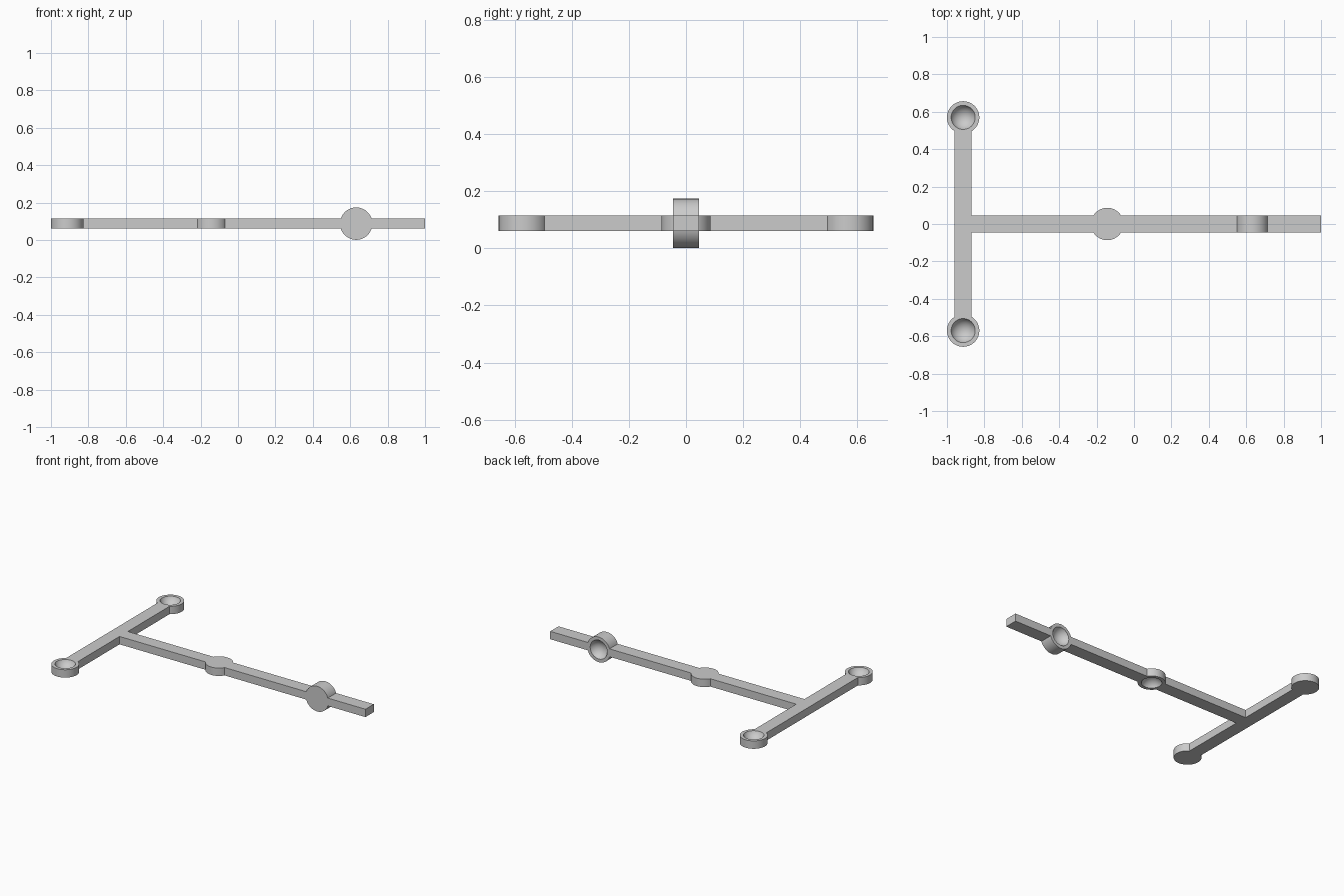
import bpy, bmesh, math
from mathutils import Matrix, Vector

if "Cube" in bpy.data.objects:
    bpy.data.objects.remove(bpy.data.objects["Cube"])

MID = 0.0875         # height of the centre plane
HALF_T = 0.027       # half thickness of the bars
HALF_W = 0.045       # half width of the bars
DISC_R = 0.0865
BALL_R, BALL_UP = 0.0687, 0.0237   # socket sphere and its rise above the face
ARM_X, ARM_Y = -0.9135, 0.57

UP = Matrix.Identity(4)
DOWN = Matrix.Diagonal((1, -1, -1, 1))
BACK = Matrix(((1, 0, 0, 0), (0, 0, 1, 0), (0, -1, 0, 0), (0, 0, 0, 1)))

grey = bpy.data.materials.new("plain grey")
grey.use_nodes = True
colour = (0.6, 0.6, 0.6, 1)
grey.diffuse_color = colour
for node in grey.node_tree.nodes:
    if node.type == 'BSDF_PRINCIPLED':
        node.inputs["Base Color"].default_value = colour


def finish(name, bm):
    mesh = bpy.data.meshes.new(name)
    bm.to_mesh(mesh)
    bm.free()
    mesh.materials.append(grey)
    obj = bpy.data.objects.new(name, mesh)
    bpy.context.scene.collection.objects.link(obj)
    return obj


def bar(name, x0, x1, y0, y1):
    bm = bmesh.new()
    bmesh.ops.create_cube(bm, size=1)
    for v in bm.verts:
        v.co = Vector((x1 if v.co.x > 0 else x0,
                       y1 if v.co.y > 0 else y0,
                       MID + math.copysign(HALF_T, v.co.z)))
    return finish(name, bm)


def disc(name, x, y, half, facing):
    bm = bmesh.new()
    bmesh.ops.create_cone(bm, cap_ends=True, segments=64, radius1=DISC_R,
                          radius2=DISC_R, depth=2 * half,
                          matrix=Matrix.Translation((x, y, MID)) @ facing)
    return finish(name, bm)


def ball(name, x, y, half, facing):
    bm = bmesh.new()
    place = Matrix.Translation((x, y, MID)) @ facing
    bmesh.ops.create_uvsphere(
        bm, u_segments=48, v_segments=32, radius=BALL_R,
        matrix=place @ Matrix.Translation((0, 0, half + BALL_UP)))
    return finish(name, bm)


def combine(target, tool, operation):
    """Apply one boolean to the target and remove the tool."""
    mod = target.modifiers.new("combine", 'BOOLEAN')
    mod.operation, mod.solver, mod.object = operation, 'EXACT', tool
    bpy.context.view_layer.update()
    graph = bpy.context.evaluated_depsgraph_get()
    mesh = bpy.data.meshes.new_from_object(target.evaluated_get(graph))
    target.modifiers.clear()
    target.data = mesh
    bpy.data.objects.remove(tool)


# Long beam and cross arm form the T-shaped frame
frame = bar("t_frame", ARM_X, 1.0, -HALF_W, HALF_W)
combine(frame, bar("cross_arm", ARM_X - HALF_W, ARM_X + HALF_W,
                   -ARM_Y, ARM_Y), 'UNION')

# Socket discs: two at the arm ends, one under the beam, one facing back
sockets = [("left_end", ARM_X, ARM_Y, HALF_T, UP),
           ("right_end", ARM_X, -ARM_Y, HALF_T, UP),
           ("middle", -0.143, 0, HALF_T, DOWN),
           ("upright", 0.632, 0, HALF_W, BACK)]
for name, *place in sockets:
    combine(frame, disc(name + "_disc", *place), 'UNION')
for name, *place in sockets:
    combine(frame, ball(name + "_socket", *place), 'DIFFERENCE')

# Smooth round walls with crisp rims
bpy.ops.object.select_all(action='DESELECT')
frame.select_set(True)
bpy.context.view_layer.objects.active = frame
bpy.ops.object.shade_smooth_by_angle(angle=math.radians(30))
